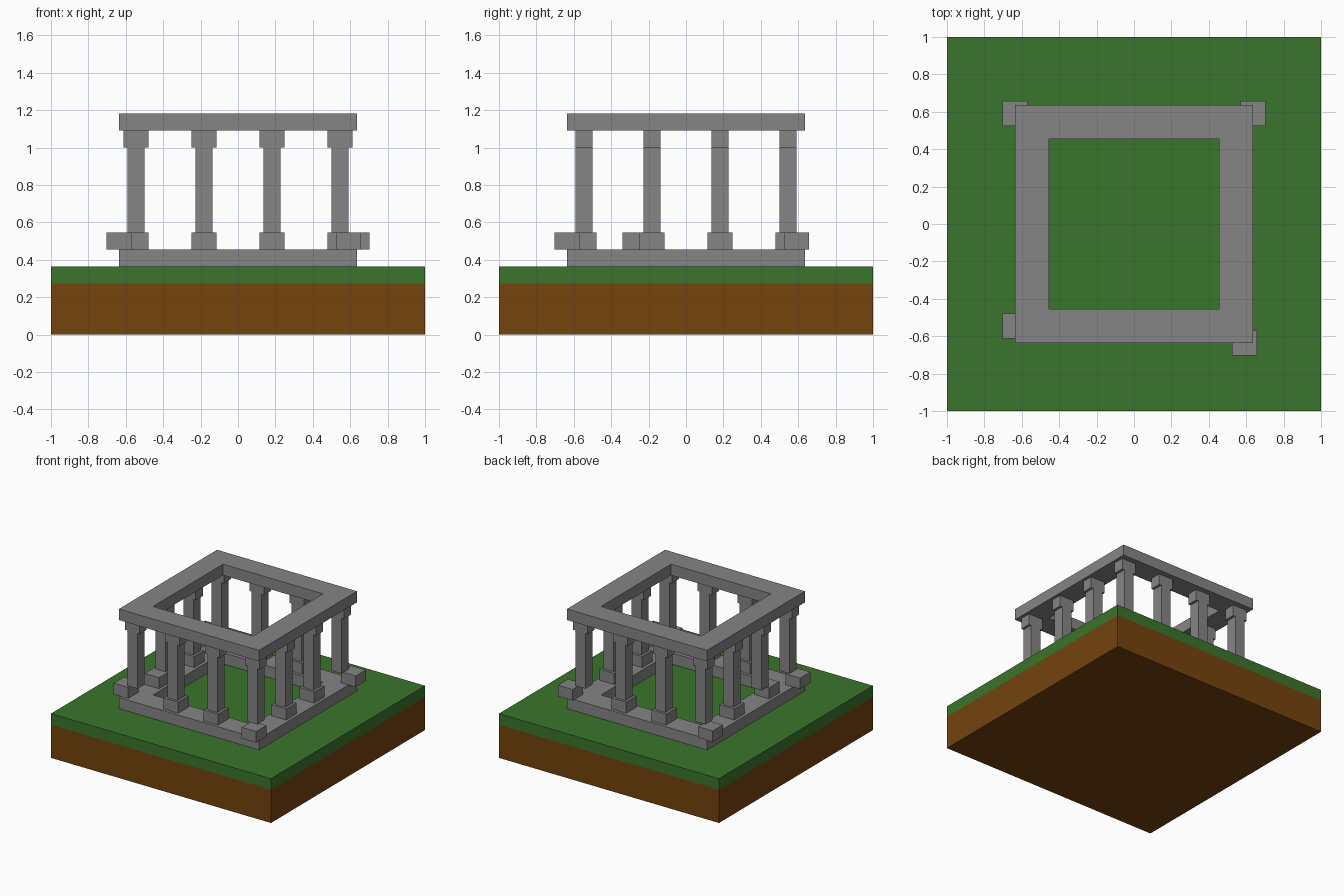
import bpy

if "Cube" in bpy.data.objects:
    bpy.data.objects.remove(bpy.data.objects["Cube"])

U = 1 / 11  # the model sits on a 22-step grid


def material(name, rgb):
    m = bpy.data.materials.new(name)
    m.diffuse_color = (*rgb, 1)
    m.use_nodes = True
    m.node_tree.nodes["Principled BSDF"].inputs["Base Color"].default_value = m.diffuse_color
    return m


STONE = material("stone grey", (0.235, 0.235, 0.235))
GRASS = material("grass green", (0.042, 0.178, 0.025))
DIRT = material("dirt brown", (0.174, 0.056, 0.004))


def mesh_object(name, verts, faces, mat):
    me = bpy.data.meshes.new(name)
    me.from_pydata([[c * U for c in v] for v in verts], [], faces)
    me.materials.append(mat)
    ob = bpy.data.objects.new(name, me)
    bpy.context.collection.objects.link(ob)
    return ob


def box(name, x, y, sx, sy, z0, z1, mat):
    """Box centred on x, y, in grid steps."""
    corners = [(x - sx / 2, y - sy / 2), (x + sx / 2, y - sy / 2),
               (x + sx / 2, y + sy / 2), (x - sx / 2, y + sy / 2)]
    verts = [(*c, z) for z in (z0, z1) for c in corners]
    faces = [(3, 2, 1, 0), (4, 5, 6, 7)]
    faces += [(i, (i + 1) % 4, (i + 1) % 4 + 4, i + 4) for i in range(4)]
    return mesh_object(name, verts, faces, mat)


def square_ring(name, outer, inner, z0, z1, mat):
    """Square frame from a swept rectangular section."""
    section = [(outer, z0), (outer, z1), (inner, z1), (inner, z0)]
    signs = [(-1, -1), (1, -1), (1, 1), (-1, 1)]
    verts = [(sx * r, sy * r, z) for sx, sy in signs for r, z in section]
    faces = []
    for i in range(4):
        j = (i + 1) % 4
        for k in range(4):
            m = (k + 1) % 4
            faces.append((i * 4 + k, j * 4 + k, j * 4 + m, i * 4 + m))
    return mesh_object(name, verts, faces, mat)


# Ground slab
box("dirt", 0, 0, 22, 22, 0, 3, DIRT)
box("grass", 0, 0, 22, 22, 3, 4, GRASS)

# Lower plinth and upper lintel frames
square_ring("plinth_frame", 7, 5, 4, 5, STONE)
square_ring("lintel_frame", 7, 5, 12, 13, STONE)

# Five column bases have slipped out of place
slipped = {(-6, -6): (-7, -6), (6, -6): (6.5, -7), (-6, 6): (-7, 6.5),
           (6, 6): (7, 6.5), (-6, -2): (-6, -3)}

# Columns around the perimeter
for x in (-6, -2, 2, 6):
    for y in (-6, -2, 2, 6):
        if max(abs(x), abs(y)) < 6:
            continue
        bx, by = slipped.get((x, y), (x, y))
        box("column_base", bx, by, 1.45, 1.45, 5, 6, STONE)
        box("column_shaft", x, y, 1, 1, 6, 11, STONE)
        box("column_capital", x, y, 1.45, 1, 11, 12, STONE)
